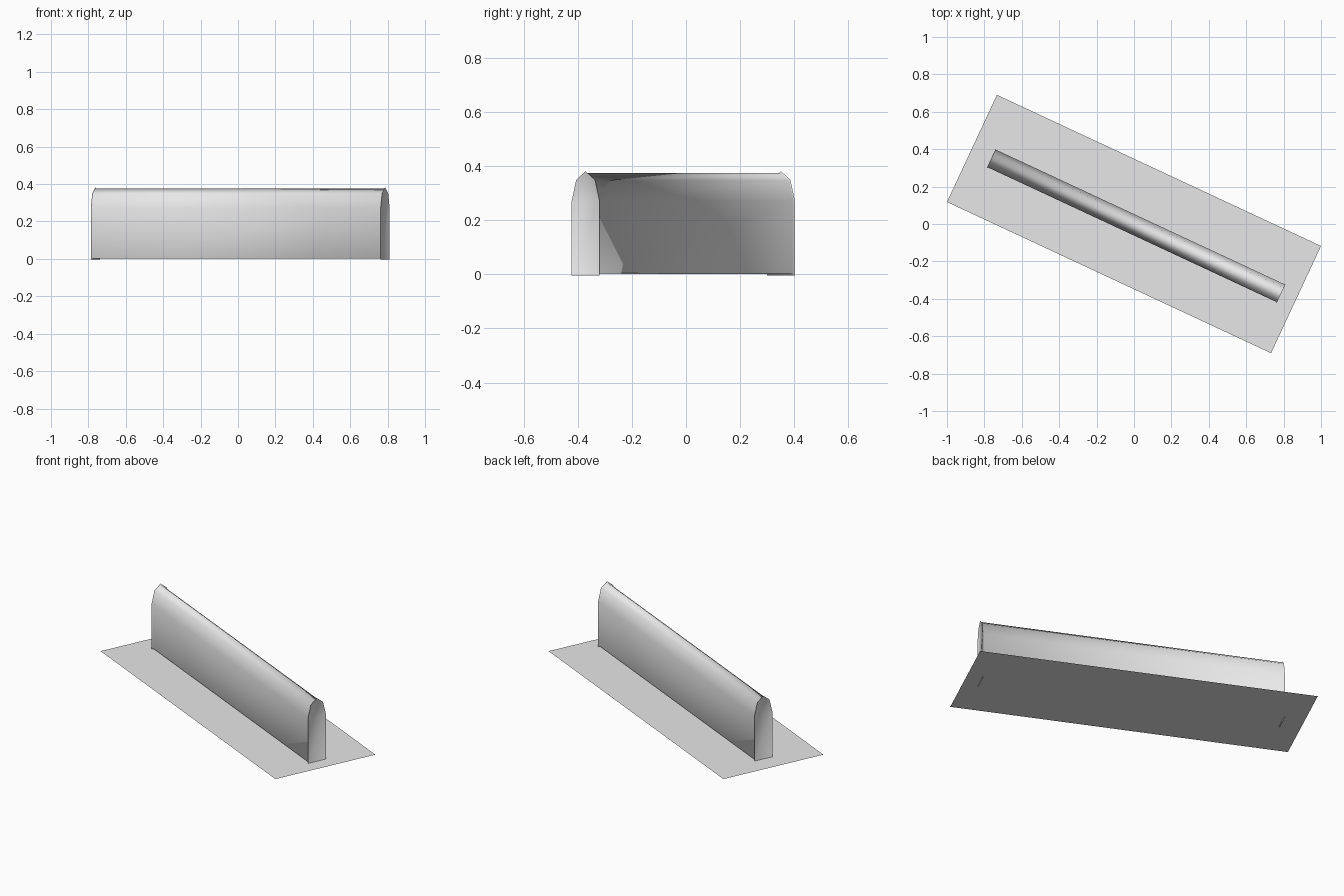
import bpy
import math

cube = bpy.data.objects.get("Cube")
if cube:
    bpy.data.objects.remove(cube, do_unlink=True)

TURN = math.radians(-25)

grey = bpy.data.materials.new("light_grey")
grey.use_nodes = True
grey.diffuse_color = (0.8, 0.8, 0.8, 1)
grey.node_tree.nodes["Principled BSDF"].inputs["Base Color"].default_value = (0.8, 0.8, 0.8, 1)


def add_part(name, verts, faces, location):
    mesh = bpy.data.meshes.new(name)
    mesh.from_pydata(verts, [], faces)
    mesh.materials.append(grey)
    part = bpy.data.objects.new(name, mesh)
    part.location = location
    part.rotation_euler.z = TURN
    bpy.context.collection.objects.link(part)
    return part


# Thin ground sheet
hx, hy = 0.956, 0.316
add_part("base_sheet", [(-hx, -hy, 0), (hx, -hy, 0), (hx, hy, 0), (-hx, hy, 0)],
         [(0, 1, 2, 3)], (0, 0, 0))

# Wall: arched cross-section (y, z) swept along its length
half = [(0.052, 0), (0.052, 0.27), (0.034, 0.346)]
profile = half + [(0, 0.374)] + [(-y, z) for y, z in reversed(half)]
n = len(profile)
length = 0.855
verts = [(x, y, z) for x in (-length, length) for y, z in profile]
faces = [(i, (i + 1) % n, (i + 1) % n + n, i + n) for i in range(n)]
faces = [f[::-1] for f in faces]
faces += [tuple(reversed(range(n))), tuple(range(n, 2 * n))]
wall = add_part("wall", verts, faces, (0.012, -0.01, 0.001))

# Soft edges at the ends and foot
bevel = wall.modifiers.new("soft_edges", 'BEVEL')
bevel.width = 0.005
bevel.segments = 1
bevel.limit_method = 'ANGLE'
bevel.angle_limit = math.radians(84)
wall.data.polygons.foreach_set("use_smooth", [True] * len(wall.data.polygons))
wall.data.update()
